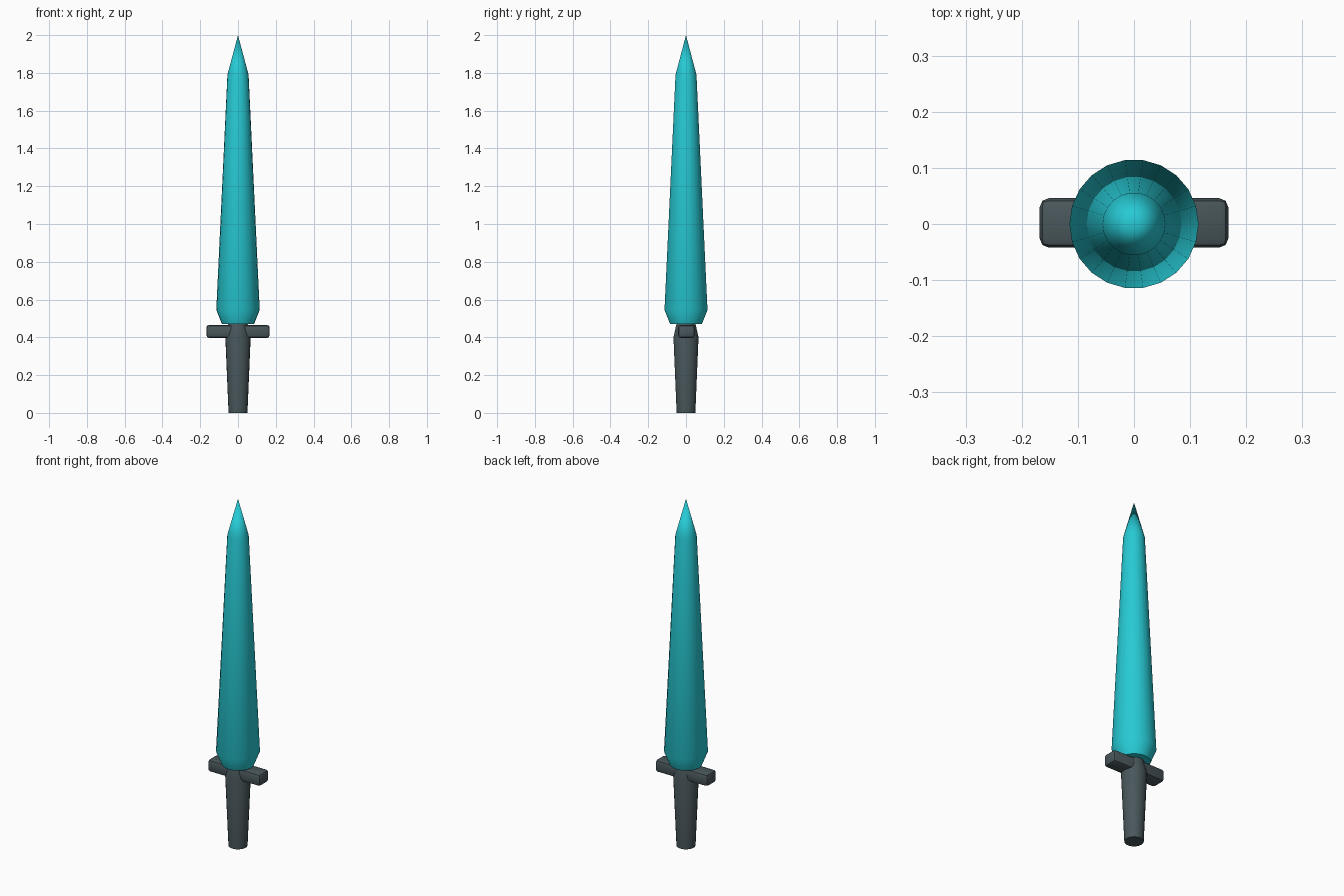
import bpy
import bmesh
from math import radians

SIDES = 22

cube = bpy.data.objects.get("Cube")
if cube:
    bpy.data.objects.remove(cube, do_unlink=True)


def make_material(name, rgb):
    mat = bpy.data.materials.new(name)
    mat.use_nodes = True
    mat.diffuse_color = (*rgb, 1)
    mat.node_tree.nodes["Principled BSDF"].inputs["Base Color"].default_value = (*rgb, 1)
    return mat


def finish(name, bm, mat):
    """Turn a bmesh into a shaded, coloured object."""
    bmesh.ops.recalc_face_normals(bm, faces=bm.faces)
    mesh = bpy.data.meshes.new(name)
    bm.to_mesh(mesh)
    bm.free()
    mesh.materials.append(mat)
    obj = bpy.data.objects.new(name, mesh)
    bpy.context.collection.objects.link(obj)
    bpy.ops.object.select_all(action="DESELECT")
    obj.select_set(True)
    bpy.context.view_layer.objects.active = obj
    bpy.ops.object.shade_smooth_by_angle(angle=radians(30))
    return obj


def lathe(name, profile, mat):
    """Spin a (radius, height) profile around z, closing its ends."""
    bm = bmesh.new()
    verts = [bm.verts.new((r, 0, z)) for r, z in profile]
    edges = [bm.edges.new(pair) for pair in zip(verts, verts[1:])]
    bmesh.ops.spin(bm, geom=verts + edges, axis=(0, 0, 1), cent=(0, 0, 0),
                   angle=radians(360), steps=SIDES, use_duplicate=False)
    bmesh.ops.remove_doubles(bm, verts=bm.verts, dist=0.0005)
    bmesh.ops.holes_fill(bm, edges=[e for e in bm.edges if e.is_boundary], sides=0)
    return finish(name, bm, mat)


teal = make_material("teal blade", (0.02, 0.59, 0.66))
grey = make_material("dark grey", (0.066, 0.094, 0.104))

# Round blade with a flared base and a pointed tip
lathe("blade", [(0.085, 0.47), (0.115, 0.545), (0.056, 1.79), (0, 2)], teal)

# Tapered grip with a narrowing collar
lathe("grip", [(0.05, 0), (0.067, 0.4), (0.05, 0.475)], grey)

# Crossguard bar with softened edges
bm = bmesh.new()
bmesh.ops.create_cube(bm, size=1)
bmesh.ops.scale(bm, vec=(0.336, 0.088, 0.07), verts=bm.verts)
bmesh.ops.bevel(bm, geom=bm.edges[:], offset=0.016, segments=2,
                profile=0.5, affect="EDGES")
guard = finish("crossguard", bm, grey)
guard.location = (0, 0.002, 0.431)
